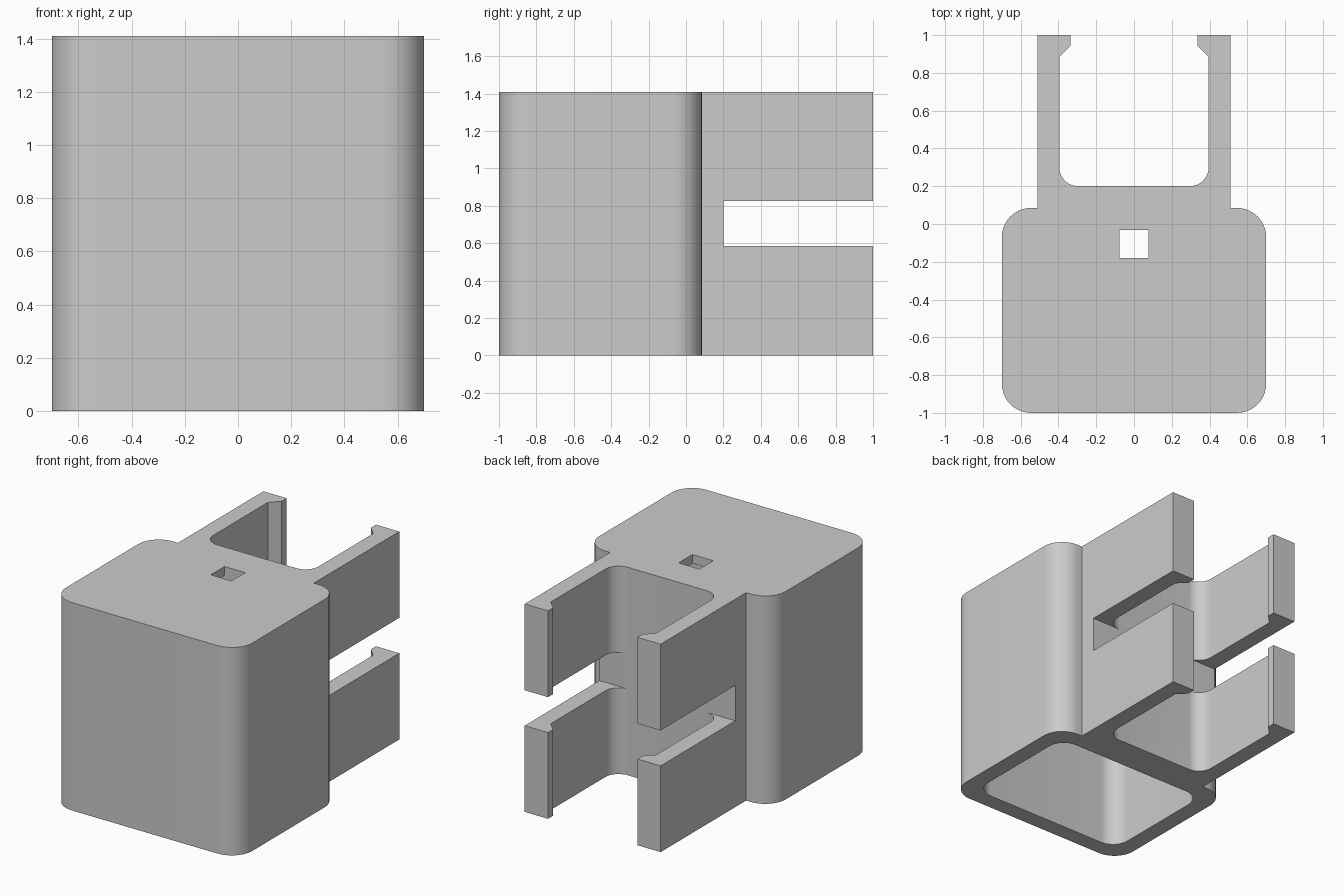
import bpy, bmesh, math
from mathutils import Vector

cube = bpy.data.objects.get("Cube")
if cube:
    bpy.data.objects.remove(cube, do_unlink=True)

HEIGHT = 1.41
ROOF = 0.06

grey = bpy.data.materials.new("plain_grey")
grey.use_nodes = True
colour = (0.6, 0.6, 0.6, 1)
grey.diffuse_color = colour
grey.node_tree.nodes["Principled BSDF"].inputs["Base Color"].default_value = colour


def rounded(points, steps=10):
    """Outline from (x, y, radius) corners, each rounded by its radius."""
    out = []
    for i, (x, y, r) in enumerate(points):
        p = Vector((x, y))
        if r == 0:
            out.append(p)
            continue
        a = (Vector(points[i - 1][:2]) - p).normalized()
        b = (Vector(points[(i + 1) % len(points)][:2]) - p).normalized()
        for k in range(steps + 1):
            t = k / steps * math.pi / 2
            out.append(p + a * r * (1 - math.sin(t)) + b * r * (1 - math.cos(t)))
    return out


def prism(name, outline, z0, z1):
    """Solid with the given outline between two heights."""
    bm = bmesh.new()
    face = bm.faces.new([bm.verts.new((p.x, p.y, z0)) for p in outline])
    grown = bmesh.ops.extrude_face_region(bm, geom=[face])["geom"]
    verts = [g for g in grown if isinstance(g, bmesh.types.BMVert)]
    bmesh.ops.translate(bm, vec=(0, 0, z1 - z0), verts=verts)
    bmesh.ops.recalc_face_normals(bm, faces=bm.faces)
    mesh = bpy.data.meshes.new(name)
    bm.to_mesh(mesh)
    bm.free()
    mesh.materials.append(grey)
    obj = bpy.data.objects.new(name, mesh)
    bpy.context.collection.objects.link(obj)
    return obj


def box(x0, x1, y0, y1, r=0):
    return rounded([(x0, y0, r), (x1, y0, r), (x1, y1, r), (x0, y1, r)])


# Half outline: case, outer arm, hooked tip, inner arm, clip floor
half = [(0.7, -1, 0.155), (0.7, 0.085, 0.155), (0.51, 0.085, 0),
        (0.51, 1, 0), (0.335, 1, 0), (0.335, 0.945, 0),
        (0.395, 0.885, 0), (0.395, 0.2, 0.1)]
outline = half + [(-x, y, r) for x, y, r in reversed(half)]
holder = prism("clip_holder", rounded(outline), 0, HEIGHT)

# Cavity open below, square roof hole, slot between upper and lower arms
cutters = [
    prism("cavity_cutter", box(-0.585, 0.585, -0.885, -0.03, 0.12), -0.1, HEIGHT - ROOF),
    prism("hole_cutter", box(-0.078, 0.078, -0.18, -0.032), HEIGHT - 0.2, HEIGHT + 0.1),
    prism("slot_cutter", box(-0.8, 0.8, 0.2, 1.2), 0.585, 0.825),
]
for cutter in cutters:
    cutter.hide_render = True
    mod = holder.modifiers.new(cutter.name, 'BOOLEAN')
    mod.operation = 'DIFFERENCE'
    mod.solver = 'EXACT'
    mod.object = cutter

bpy.ops.object.select_all(action='DESELECT')
holder.select_set(True)
bpy.context.view_layer.objects.active = holder
for cutter in cutters:
    bpy.ops.object.modifier_apply(modifier=cutter.name)
    bpy.data.objects.remove(cutter, do_unlink=True)

bpy.ops.object.shade_smooth_by_angle(angle=math.radians(30))
